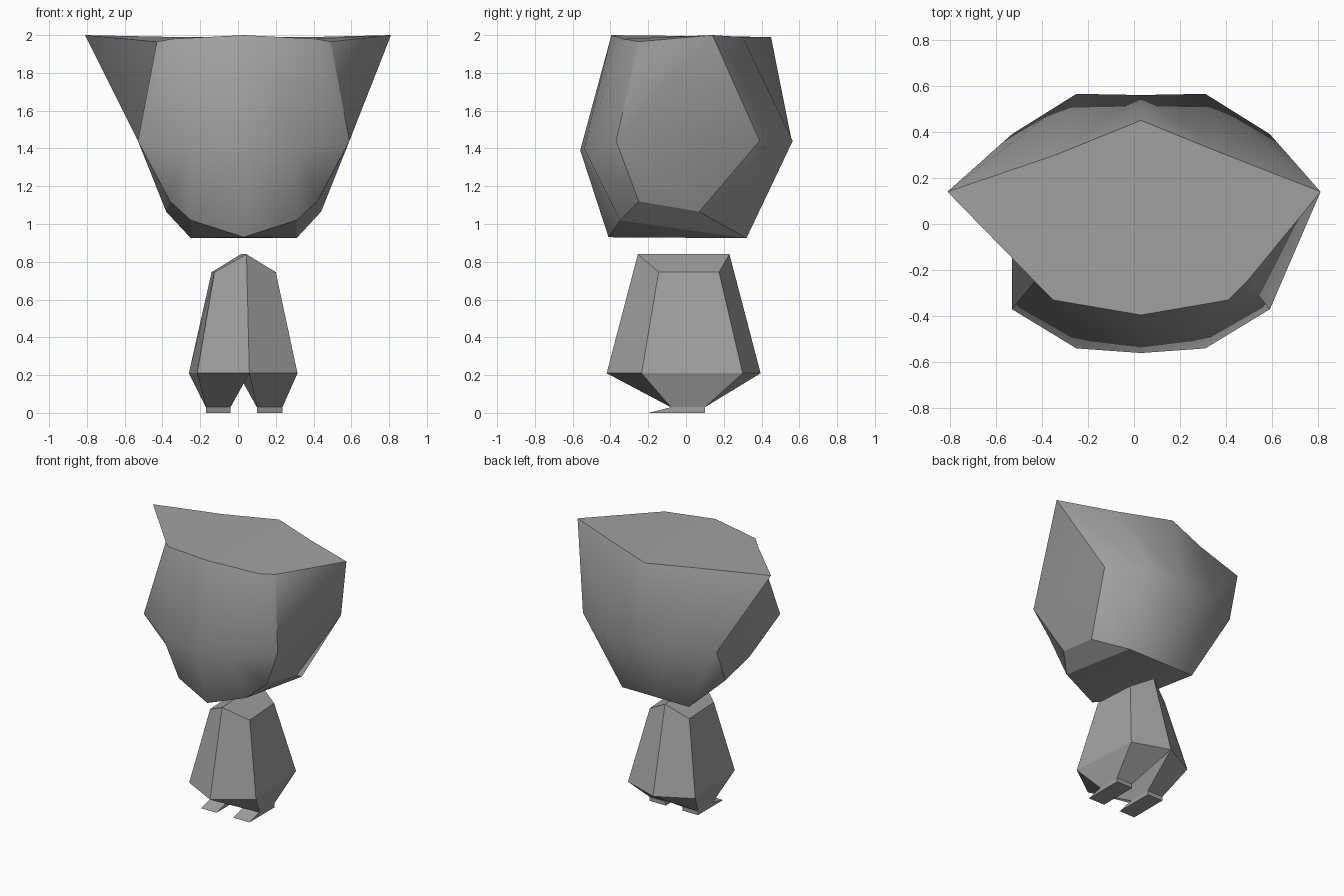
import bpy, bmesh

if "Cube" in bpy.data.objects:
    bpy.data.objects.remove(bpy.data.objects["Cube"])

grey = bpy.data.materials.new("plain grey")
grey.diffuse_color = (0.36, 0.36, 0.36, 1.0)
grey.use_nodes = True
grey.node_tree.nodes["Principled BSDF"].inputs["Base Color"].default_value = grey.diffuse_color
CX = 0.03  # figure's middle line


def finish(name, bm, smooth_groups=None):
    """Turn a bmesh into an object; groups are shaded smooth inside, sharp between."""
    bmesh.ops.recalc_face_normals(bm, faces=bm.faces)
    if smooth_groups:
        for f in bm.faces:
            f.smooth = True
        for e in bm.edges:
            e.smooth = len({smooth_groups[f] for f in e.link_faces}) == 1
    me = bpy.data.meshes.new(name)
    bm.to_mesh(me)
    bm.free()
    me.materials.append(grey)
    ob = bpy.data.objects.new(name, me)
    bpy.context.collection.objects.link(ob)
    return ob


# Head: middle column, then one half that is mirrored
middle = {"ft": (-.395, 2.0), "fm": (-.56, 1.39), "fb": (-.41, .93),
          "bt": (.45, 1.99), "bm": (.56, 1.44), "bb": (.32, .925)}
half = {"a": (.38, -.33, 1.98), "b": (.46, -.25, 1.965), "h": (.37, .30, 1.99),
        "c": (.28, -.54, 1.40), "d": (.56, -.37, 1.44), "e": (.56, .39, 1.44),
        "g": (.28, .565, 1.44), "k": (.28, -.35, 1.02), "l": (.39, -.25, 1.12),
        "m": (.41, .07, 1.065), "n": (.28, .32, .925)}
patches = {"front": ["ft fm c a", "a c d b", "fm fb k c", "c k l d"],
           "back": ["ear e g h", "h g bm bt", "e m n g", "g n bb bm"],
           "top": ["ft a b ear h bt"], "bottom": ["fb bb n k"],
           "cheek": ["k n m l"]}
sides = {1: ["b d ear", "d e ear", "d l m e"],
         -1: ["b d e", "b e ear", "d l m e"]}

bm = bmesh.new()
groups = {}
mid = {k: bm.verts.new((CX, y, z)) for k, (y, z) in middle.items()}
for s in (1, -1):
    v = dict(mid)
    v.update({k: bm.verts.new((CX + s * x, y, z)) for k, (x, y, z) in half.items()})
    v["ear"] = bm.verts.new((s * .81, .14, 2.0))
    for group, faces in list(patches.items()) + [("side", sides[s])]:
        # front, back, top and bottom run across the middle
        tag = group + str(s) if group in ("side", "cheek") else group
        for names in faces:
            groups[bm.faces.new([v[n] for n in names.split()])] = tag
finish("head", bm, groups)

# Body: ridge on top, shoulders, wide hip ring, then two tapering legs
bm = bmesh.new()
add = bm.verts.new
ridge = [add((.045, -.255, .84)), add((.015, .23, .84))]
hip_mid = [add((.06, -.42, .21)), add((0, .395, .21))]
shoulder = {1: [(.20, -.145, .745), (.18, .175, .745)],
            -1: [(-.125, -.155, .745), (-.14, .16, .745)]}
hip = {1: [(.315, -.235, .21), (.276, .30, .21)],
       -1: [(-.216, -.275, .21), (-.26, .26, .21)]}
ankle_x = {1: (.10, .235), -1: (-.04, -.17)}
for s in (1, -1):
    sh = [add(p) for p in shoulder[s]]
    hp = [add(p) for p in hip[s]]
    inner = [add((ankle_x[s][0], y, .03)) for y in (-.08, .10)]
    outer = [add((ankle_x[s][1], y, .03)) for y in (-.08, .10)]
    bm.faces.new((ridge[0], sh[0], sh[1], ridge[1]))
    bm.faces.new((sh[0], hp[0], hp[1], sh[1]))
    bm.faces.new((hp[0], outer[0], outer[1], hp[1]))
    bm.faces.new((hip_mid[0], inner[0], inner[1], hip_mid[1]))
    for i in (0, 1):
        bm.faces.new((ridge[i], sh[i], hp[i], hip_mid[i]))
        bm.faces.new((hip_mid[i], hp[i], outer[i], inner[i]))
finish("body_and_legs", bm)

# Feet: thin wedges with a pointed toe
profile = [(-.20, 0), (.10, 0), (.10, .03), (-.08, .03)]
for s, name in ((1, "right_foot"), (-1, "left_foot")):
    bm = bmesh.new()
    a, b = [[bm.verts.new((x, y, z)) for y, z in profile] for x in ankle_x[s]]
    bm.faces.new(a)
    bm.faces.new(b)
    for i in range(4):
        j = (i + 1) % 4
        bm.faces.new((a[i], a[j], b[j], b[i]))
    finish(name, bm)
